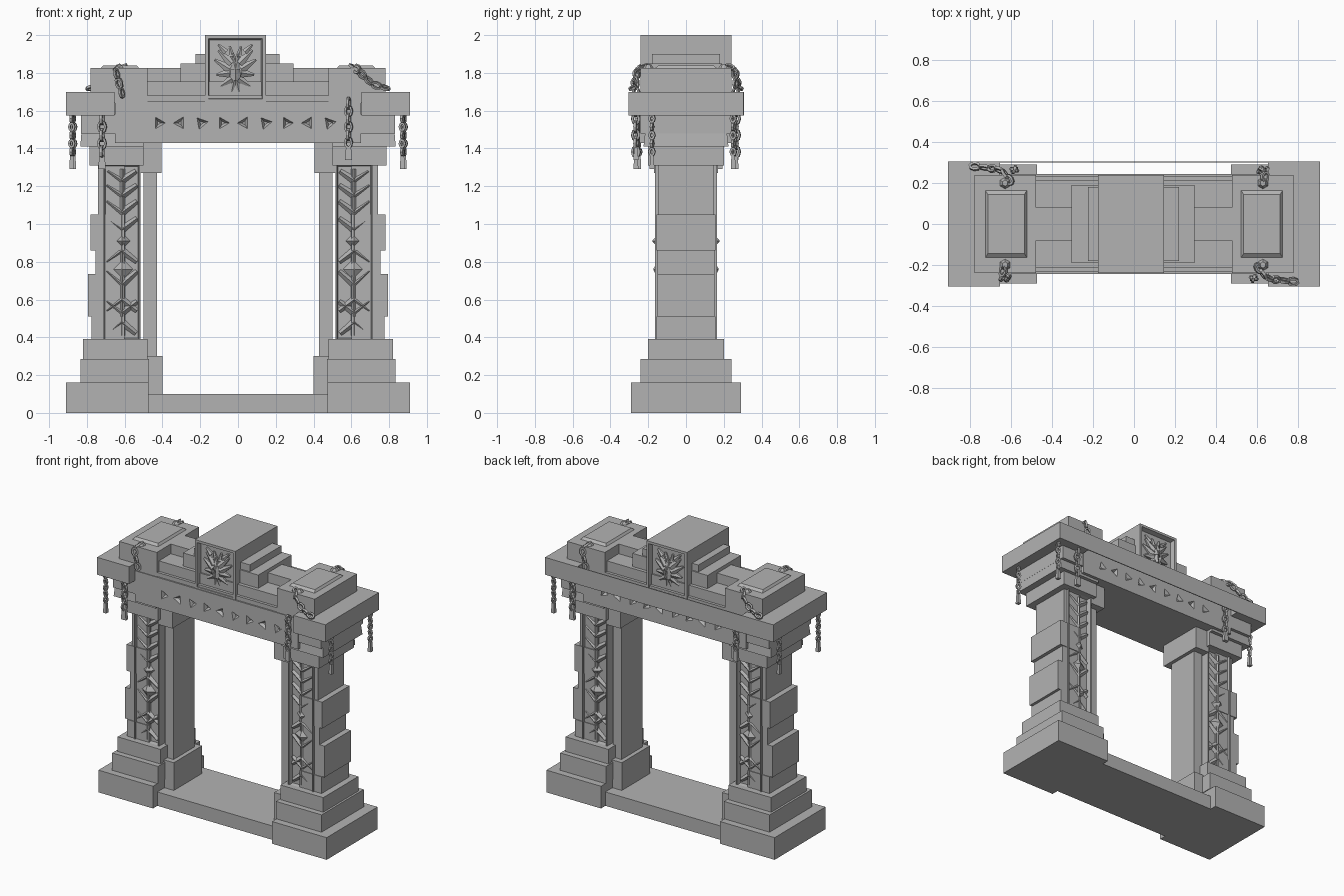
import bpy, bmesh, math
from mathutils import Vector, Matrix

if "Cube" in bpy.data.objects:
    bpy.data.objects.remove(bpy.data.objects["Cube"], do_unlink=True)

stone = bpy.data.materials.new("grey stone")
stone.use_nodes = True
GREY = (0.45, 0.45, 0.45, 1)
stone.diffuse_color = GREY
stone.node_tree.nodes["Principled BSDF"].inputs["Base Color"].default_value = GREY


def finish(name, bm):
    bmesh.ops.recalc_face_normals(bm, faces=bm.faces)
    me = bpy.data.meshes.new(name)
    bm.to_mesh(me)
    bm.free()
    me.materials.append(stone)
    ob = bpy.data.objects.new(name, me)
    bpy.context.collection.objects.link(ob)
    return ob


def add_box(bm, x0, x1, y0, y1, z0, z1, taper=1.0):
    size = Vector((x1 - x0, y1 - y0, z1 - z0))
    mid = Vector((x0 + x1, y0 + y1, z0 + z1)) / 2
    vs = bmesh.ops.create_cube(bm, size=1)["verts"]
    for v in vs:
        k = taper if v.co.z > 0 else 1
        v.co = Vector((v.co.x * size.x * k, v.co.y * size.y * k, v.co.z * size.z)) + mid
    return vs


def box(name, x0, x1, y, z0, z1, taper=1.0):
    """Box that is symmetric front to back."""
    bm = bmesh.new()
    add_box(bm, x0, x1, -y, y, z0, z1, taper)
    return finish(name, bm)


def panel_box(name, x0, x1, y, z0, z1, rim, depth):
    """Box with a sunken panel on its front and back."""
    bm = bmesh.new()
    add_box(bm, x0, x1, -y, y, z0, z1)
    bm.normal_update()
    faces = [f for f in bm.faces if abs(f.normal.y) > 0.9]
    bmesh.ops.inset_individual(bm, faces=faces, thickness=rim)
    bmesh.ops.inset_individual(bm, faces=faces, thickness=0.01, depth=-depth)
    return finish(name, bm)


def add_bar(bm, a, b, r0, r1, sides=4):
    """Tapered ridge between two points, one edge facing outward."""
    a, b = Vector(a), Vector(b)
    d = b - a
    side = d.cross(Vector((0, 1, 0))).normalized()
    rot = Matrix((side, Vector((0, 1, 0)), d.normalized())).transposed().to_4x4()
    bmesh.ops.create_cone(bm, cap_ends=True, segments=sides, radius1=r0, radius2=r1,
                          depth=d.length, matrix=Matrix.Translation((a + b) / 2) @ rot)


def add_chain(bm, points, r=0.017):
    """Links strung along a path, each turned a quarter from the last."""
    n = 0
    for a, b in zip(points, points[1:]):
        a, b = Vector(a), Vector(b)
        d = b - a
        count = max(1, round(d.length / 0.045))
        turn = Vector((0, 0, 1)).rotation_difference(d).to_matrix().to_4x4()
        for i in range(count):
            place = Matrix.Translation(a + d * (i + 0.5) / count) @ turn
            place @= Matrix.Rotation(math.pi / 2 * (n % 2) + 0.3, 4, 'Z')
            n += 1
            ring = []
            for j in range(8):
                t = j * math.tau / 8
                c = Vector((math.cos(t), 0, math.sin(t)))
                ring.append([bm.verts.new(place @ Vector((c.x * (r + w), h, c.z * (r * 1.45 + w))))
                             for w, h in ((-.006, -.007), (.006, -.007), (.006, .007), (-.006, .007))])
            for j in range(8):
                p, q = ring[j], ring[(j + 1) % 8]
                for k in range(4):
                    bm.faces.new((p[k], p[(k + 1) % 4], q[(k + 1) % 4], q[k]))


# Sill joining the two piers
box("threshold", -0.5, 0.48, 0.24, 0, 0.10)

for s, side in ((-1, "right"), (1, "left")):
    def sbox(name, a, b, y, z0, z1, taper=1.0):
        return box(f"{side}_{name}", min(s * a, s * b), max(s * a, s * b), y, z0, z1, taper)

    # Stepped pier base
    sbox("plinth", 0.475, 0.91, 0.29, 0, 0.16)
    sbox("middle_base", 0.47, 0.835, 0.24, 0.16, 0.285)
    sbox("upper_base", 0.48, 0.82, 0.2, 0.285, 0.39)

    # Carved column with staggered outer blocks
    panel_box(f"{side}_column", s * 0.615 - 0.1, s * 0.615 + 0.1, 0.165, 0.38, 1.32, 0.012, 0.03)
    for i, (x, y, z0, z1) in enumerate(((0.775, .155, .39, .51), (0.795, .15, .51, .735),
                                        (0.755, .15, .735, .86), (0.78, .155, .86, 1.05),
                                        (0.74, .148, 1.05, 1.31))):
        sbox(f"outer_block_{i + 1}", 0.6, x, y, z0, z1)

    # Inner jamb
    sbox("jamb", 0.5, 0.43, 0.12, 0.1, 1.3)
    sbox("jamb_base", 0.5, 0.40, 0.16, 0.05, 0.3)
    sbox("jamb_capital", 0.52, 0.405, 0.17, 1.27, 1.44)

    # Capital, end of the lintel and cornice
    sbox("capital", 0.5, 0.785, 0.2, 1.31, 1.42)
    sbox("capital_flare", 0.5, 0.835, 0.225, 1.41, 1.49, 0.96)
    sbox("capital_neck", 0.5, 0.83, 0.24, 1.48, 1.58)
    sbox("cornice", 0.655, 0.91, 0.305, 1.575, 1.70)
    sbox("attic_block", 0.48, 0.78, 0.24, 1.64, 1.825)
    sbox("attic_cap", 0.52, 0.73, 0.17, 1.82, 1.84, 0.85)
    sbox("attic_ridge", 0.28, 0.5, 0.08, 1.7, 1.825)

    # Branching relief on both faces of the column
    bm = bmesh.new()
    cx = s * 0.615
    for y in (-0.14, 0.14):
        add_bar(bm, (cx, y, 0.41), (cx, y, 1.29), 0.017, 0.017)
        for z, dx, dz in ((1.23, .075, .05), (1.15, .08, .055), (1.06, .08, .06), (0.97, .08, .06),
                          (0.86, .08, -.06), (0.68, .08, .07), (0.6, .08, -.06), (0.53, .08, .06),
                          (0.48, .075, -.06)):
            for m in (-1, 1):
                add_bar(bm, (cx, y, z), (cx + m * dx, y, z + dz), 0.02, 0.013)
        # Pointed diamonds
        for z, r, h in ((0.91, 0.045, 0.04), (0.76, 0.06, 0.03)):
            tilt = Matrix.Rotation(math.pi / 2 * (1 if y < 0 else -1), 4, 'X')
            bmesh.ops.create_cone(bm, cap_ends=True, segments=4, radius1=r, radius2=0.004, depth=h,
                                  matrix=Matrix.Translation((cx, y * 1.12, z)) @ tilt)
    finish(f"{side}_column_relief", bm)

    # Small finials on the attic corners
    bm = bmesh.new()
    for y in (-0.2, 0.2):
        bmesh.ops.create_cone(bm, cap_ends=True, segments=6, radius1=0.035, radius2=0.015, depth=0.03,
                              matrix=Matrix.Translation((s * 0.63, y, 1.83)))
    finish(f"{side}_finials", bm)

# Lintel with wedge shaped notches cut in both faces
lintel = box("lintel", -0.65, 0.65, 0.245, 1.43, 1.65)
bm = bmesh.new()
for m in (-1, 1):
    for i in range(9):
        x = -0.42 + i * 0.113
        spin = Matrix.Rotation((math.pi / 2, 0.5, -0.7)[i % 3], 4, 'Y')
        tilt = Matrix.Rotation(math.pi / 2 * m, 4, 'X')
        bmesh.ops.create_cone(bm, cap_ends=True, segments=3, radius1=0.012, radius2=0.06, depth=0.04,
                              matrix=Matrix.Translation((x, m * -0.2451, 1.535)) @ spin
                              @ tilt @ Matrix.Rotation(math.pi, 4, 'X') @ Matrix.Rotation(math.pi, 4, 'X'))
cutter = finish("notch_cutter", bm)
cutter.hide_render = True
mod = lintel.modifiers.new("notches", 'BOOLEAN')
mod.operation, mod.object, mod.solver = 'DIFFERENCE', cutter, 'EXACT'
bpy.context.view_layer.objects.active = lintel
bpy.ops.object.modifier_apply(modifier=mod.name)
bpy.data.objects.remove(cutter, do_unlink=True)

# Thin cornice band along the back
bm = bmesh.new()
add_box(bm, -0.9, 0.9, 0.30, 0.306, 1.575, 1.70)
finish("back_cornice_band", bm)

# Stepped attic up to the keystone
box("attic_course", -0.5, 0.5, 0.235, 1.64, 1.68)
box("attic_step", -0.5, 0.5, 0.215, 1.67, 1.755)
box("keystone_lower_step", -0.305, 0.295, 0.19, 1.7, 1.85)
box("keystone_upper_step", -0.225, 0.22, 0.18, 1.84, 1.9)
panel_box("keystone", -0.175, 0.147, 0.24, 1.645, 2.0, 0.025, 0.035)

# Leafy mask on the keystone, mirrored left to right
bm = bmesh.new()
KX, KZ = -0.014, 1.82
LEAVES = ((.0, .0, .03, .12, .03), (.02, .03, .09, .10, .03), (.03, .0, .11, .05, .03),
          (.03, -.02, .10, -.03, .03), (.02, -.05, .08, -.09, .025), (.0, -.03, .02, -.12, .025),
          (.05, .09, .09, .13, .02), (.01, .07, .05, .06, .02))
for y in (-0.21, 0.21):
    for m in (-1, 1):
        for x0, z0, x1, z1, r in LEAVES:
            add_bar(bm, (KX + m * x0, y, KZ + z0), (KX + m * x1, y, KZ + z1), r, 0.007, 6)
    add_bar(bm, (KX, y, KZ - 0.06), (KX, y, KZ + 0.06), 0.03, 0.018)
finish("keystone_mask", bm)

# Hanging chains, repeated with a half turn on the far side
for turn, where in ((1, "front"), (-1, "back")):
    bm = bmesh.new()
    for x, y, z0, z1, r in ((-0.72, -0.265, 1.36, 1.58, .02), (0.585, -0.265, 1.41, 1.66, .018),
                            (0.87, -0.18, 1.36, 1.58, .013), (-0.88, -0.25, 1.36, 1.58, .013)):
        add_chain(bm, [(turn * x, turn * y, z1), (turn * x, turn * y, z0)], r)
        add_box(bm, turn * x - r, turn * x + r, turn * y - .013, turn * y + .013, z0 - .07, z0, 0.75)
    for path in ([(-0.63, -0.2, 1.84), (-0.65, -0.26, 1.82), (-0.61, -0.265, 1.67)],
                 [(0.6, -0.2, 1.84), (0.64, -0.26, 1.81), (0.71, -0.275, 1.74), (0.8, -0.285, 1.715)]):
        add_chain(bm, [(turn * x, turn * y, z) for x, y, z in path])
    finish(f"{where}_chains", bm)
